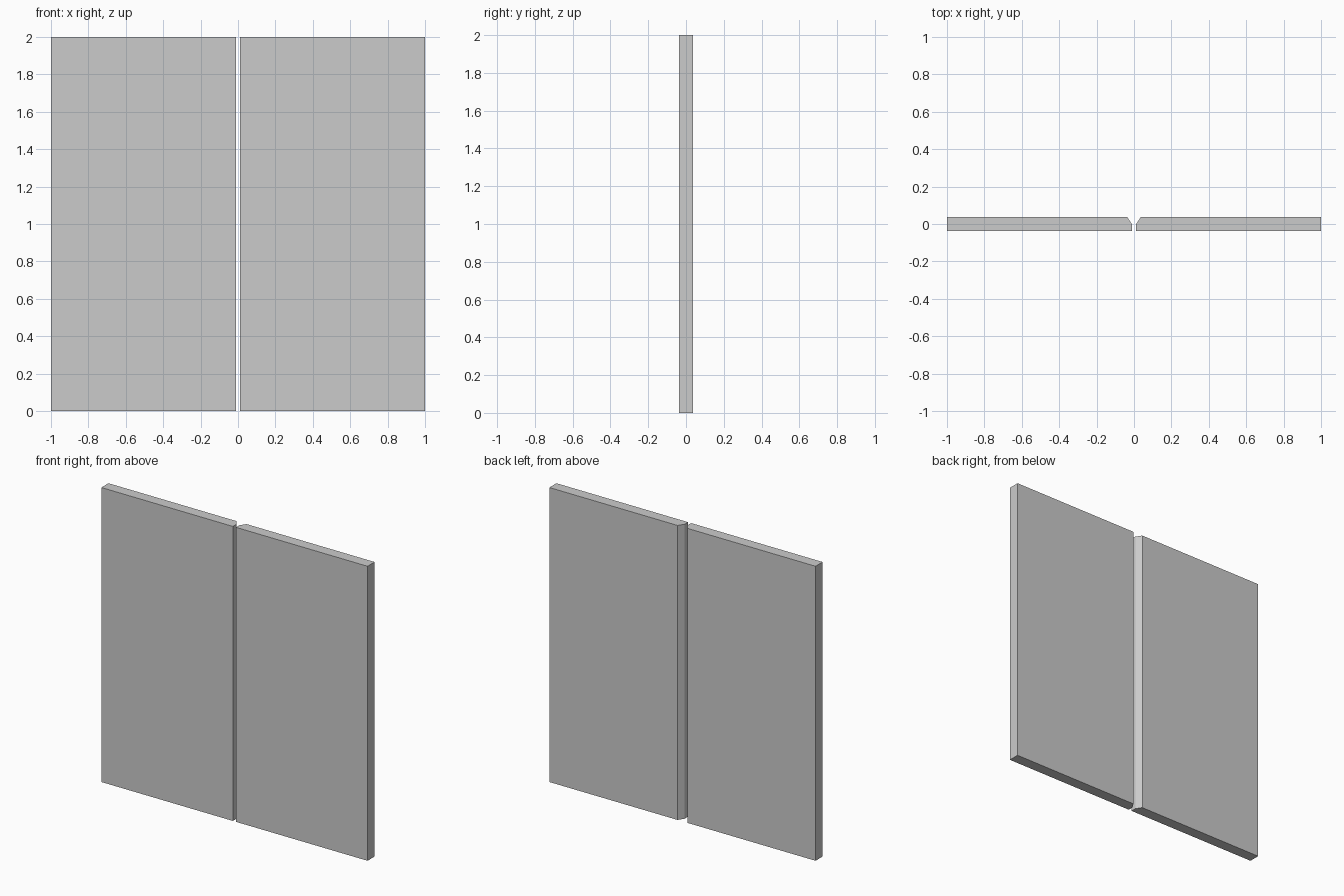
import bpy
import bmesh

if "Cube" in bpy.data.objects:
    bpy.data.objects.remove(bpy.data.objects["Cube"])

HEIGHT = 2.0
HALF_THICK = 0.038
GAP = 0.012

# Plan outline of one door leaf: back inner edge is chamfered
PROFILE = [
    (GAP, -HALF_THICK),
    (1.0, -HALF_THICK),
    (1.0, HALF_THICK),
    (0.037, HALF_THICK),
    (GAP, 0.0),
]


def make_panel(name, side):
    """Extrude the outline upwards; side = 1 right, -1 left."""
    bm = bmesh.new()
    base = bm.faces.new([bm.verts.new((side * x, y, 0)) for x, y in PROFILE])
    result = bmesh.ops.extrude_face_region(bm, geom=[base], use_keep_orig=True)
    top = [g for g in result["geom"] if isinstance(g, bmesh.types.BMVert)]
    bmesh.ops.translate(bm, verts=top, vec=(0, 0, HEIGHT))
    bmesh.ops.recalc_face_normals(bm, faces=bm.faces)
    mesh = bpy.data.meshes.new(name)
    bm.to_mesh(mesh)
    bm.free()
    bpy.context.collection.objects.link(bpy.data.objects.new(name, mesh))


# Two mirrored leaves with a narrow gap between them
make_panel("right_panel", 1)
make_panel("left_panel", -1)
